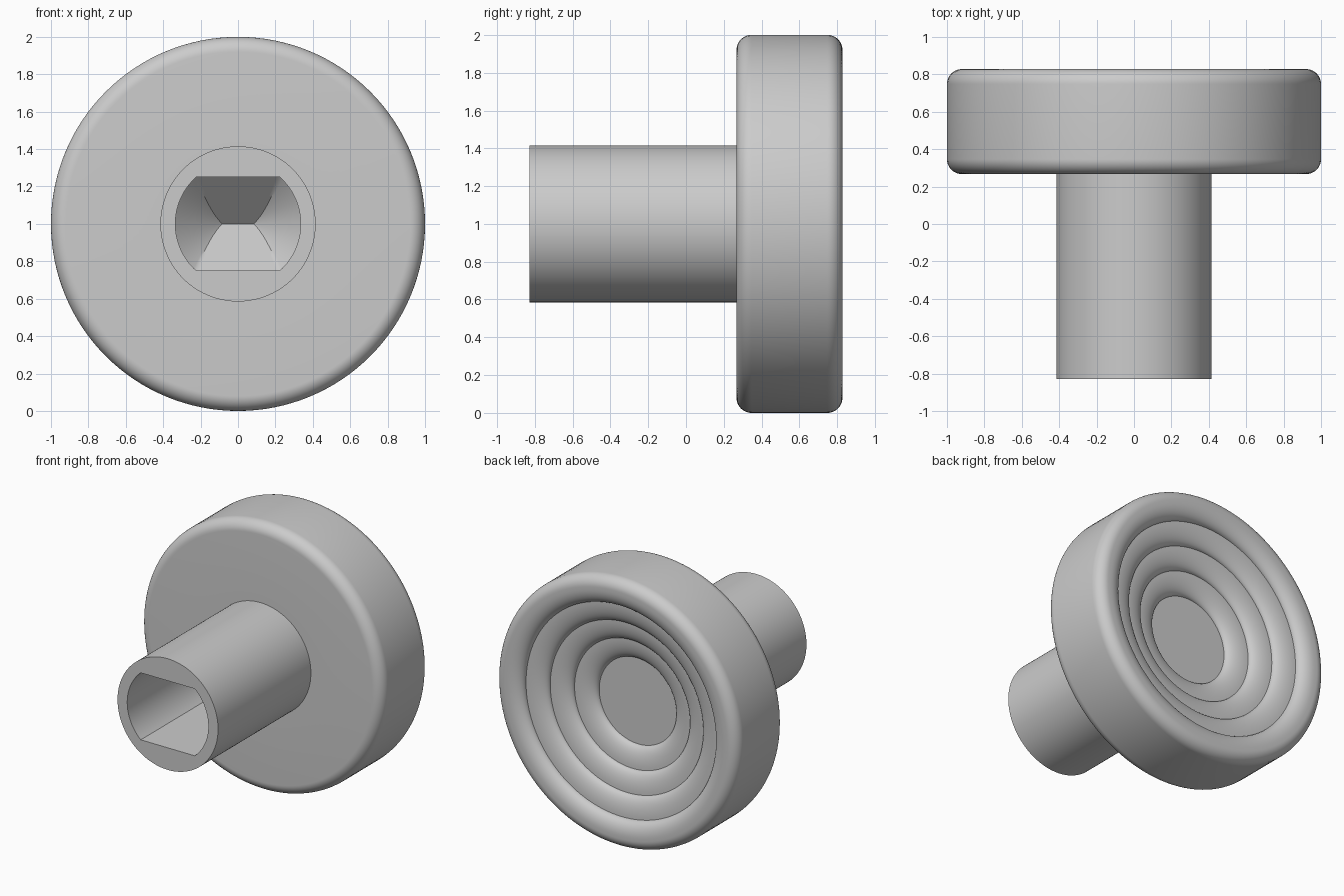
import bpy, bmesh, math

cube = bpy.data.objects.get("Cube")
if cube:
    bpy.data.objects.remove(cube)

grey = bpy.data.materials.new("plain_grey")
grey.use_nodes = True
grey.diffuse_color = (0.6, 0.6, 0.6, 1)
grey.node_tree.nodes["Principled BSDF"].inputs["Base Color"].default_value = (0.6, 0.6, 0.6, 1)

FRONT, JOIN, BACK = -0.828, 0.267, 0.828   # positions along the y axis
AXIS_Z = 1.0


def finish(name, bm):
    """Turn a bmesh into a smooth-shaded object with sharp creases."""
    bmesh.ops.remove_doubles(bm, verts=bm.verts, dist=1e-5)
    bmesh.ops.dissolve_degenerate(bm, dist=1e-6, edges=bm.edges)
    bmesh.ops.recalc_face_normals(bm, faces=bm.faces)
    mesh = bpy.data.meshes.new(name)
    bm.to_mesh(mesh)
    bm.free()
    mesh.materials.append(grey)
    obj = bpy.data.objects.new(name, mesh)
    bpy.context.collection.objects.link(obj)
    bpy.ops.object.select_all(action='DESELECT')
    obj.select_set(True)
    bpy.context.view_layer.objects.active = obj
    bpy.ops.object.shade_smooth_by_angle(angle=math.radians(35))
    return obj


def loft(bm, rings):
    """Skin closed rings of equal point count."""
    rows = [[bm.verts.new(p) for p in ring] for ring in rings]
    for a, b in zip(rows, rows[1:]):
        for i in range(len(a)):
            j = (i + 1) % len(a)
            bm.faces.new((a[i], a[j], b[j], b[i]))
    return rows


def circle(radius, y, count=128):
    angles = [2 * math.pi * i / count for i in range(count)]
    return [(radius * math.cos(a), y, AXIS_Z + radius * math.sin(a)) for a in angles]


def arc(r, y, width, height, start, end, steps=12):
    """Elliptical arc in the radius / y plane, angles in degrees."""
    out = []
    for i in range(steps + 1):
        a = math.radians(start + (end - start) * i / steps)
        out.append((r + width * math.cos(a), y + height * math.sin(a)))
    return out


# Head: rounded wheel with a stepped dish in its back
FILLET = 0.08
profile = [(0.41, JOIN)]
profile += arc(1 - FILLET, JOIN + FILLET, FILLET, FILLET, -90, 0)
profile += arc(1 - FILLET, BACK - FILLET, FILLET, FILLET, 0, 90)
creases = [(0.90, 0.0), (0.79, 0.07), (0.635, 0.135), (0.48, 0.2), (0.322, 0.265)]
for (r0, d0), (r1, d1) in zip(creases, creases[1:]):
    profile += arc(r0, BACK - d1, r0 - r1, d1 - d0, 90, 180)

head = bmesh.new()
rows = loft(head, [circle(r, y) for r, y in profile])
head.faces.new(rows[-1])
finish("head", head)

# Shaft: tube with a flat-sided socket that narrows to a ridge
RADIUS, BORE, FLAT = 0.415, 0.335, 0.25


def socket_section(y, inset):
    """Circle with its top and bottom cut flat."""
    r, h = BORE - inset, FLAT - inset
    c = math.asin(h / r)
    x = r * math.cos(c)
    half = [(r * math.cos(a), r * math.sin(a))
            for a in (-c + 2 * c * i / 32 for i in range(33))]
    half += [(x - 2 * x * i / 24, h) for i in range(1, 24)]
    points = half + [(-px, -pz) for px, pz in half]
    return [(px, y, AXIS_Z + pz) for px, pz in points]


opening = socket_section(FRONT, 0)


def outer_ring(y):
    ring = []
    for px, _, pz in opening:
        a = math.atan2(pz - AXIS_Z, px)
        ring.append((RADIUS * math.cos(a), y, AXIS_Z + RADIUS * math.sin(a)))
    return ring


STRAIGHT_END, TIP = 0.12, 0.37
rings = [outer_ring(JOIN + 0.005), outer_ring(FRONT), opening]
for i in range(13):
    t = i / 12
    rings.append(socket_section(STRAIGHT_END + (TIP - STRAIGHT_END) * t, FLAT * t))
shaft = bmesh.new()
loft(shaft, rings)
finish("shaft", shaft)
